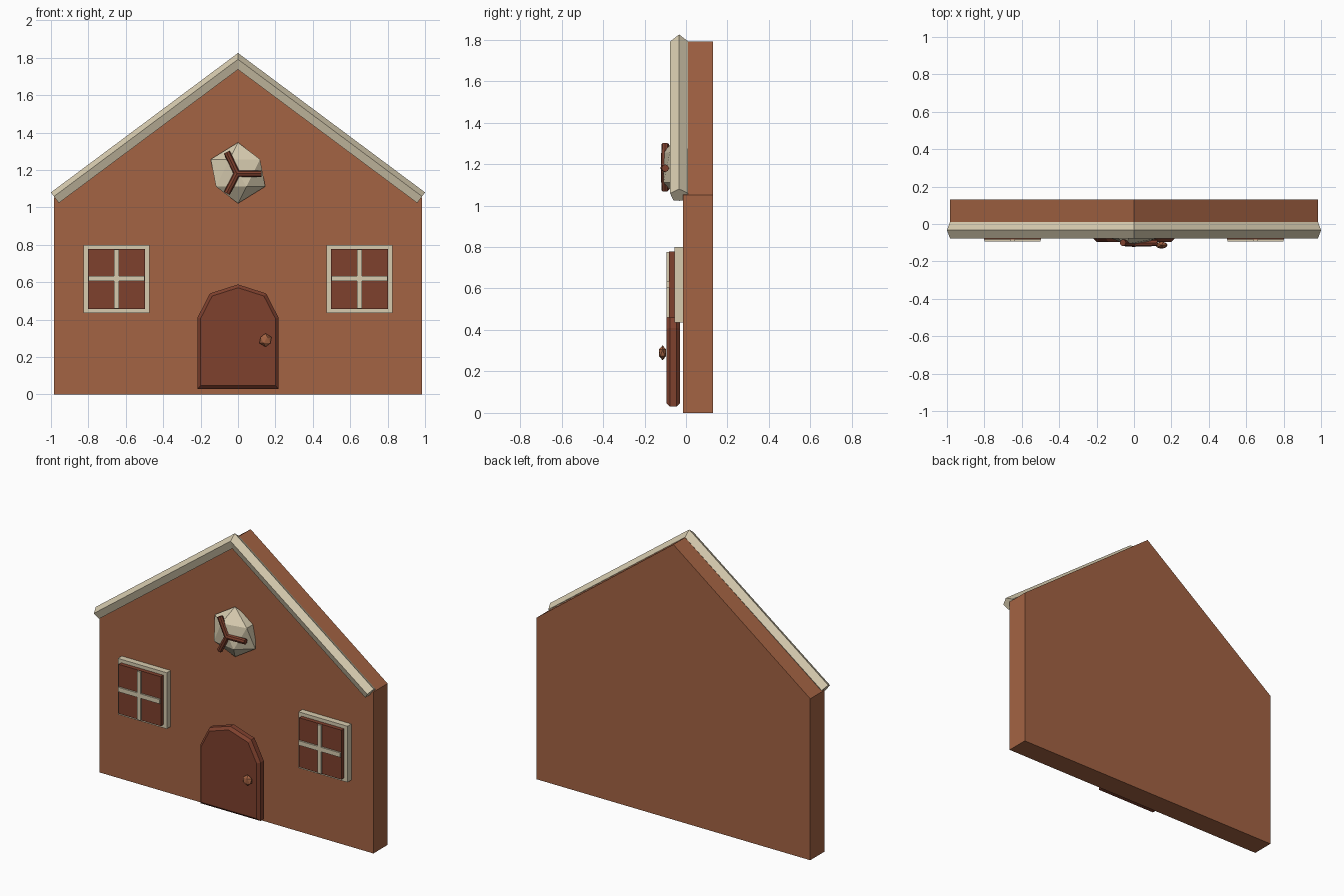
import bpy, bmesh, math
from mathutils import Matrix, Vector

if "Cube" in bpy.data.objects:
    bpy.data.objects.remove(bpy.data.objects["Cube"])


def material(name, rgb):
    m = bpy.data.materials.new(name)
    m.use_nodes = True
    m.diffuse_color = (*rgb, 1)
    m.node_tree.nodes["Principled BSDF"].inputs["Base Color"].default_value = (*rgb, 1)
    return m


GINGER = material("ginger brown", (0.37, 0.125, 0.056))
CREAM = material("icing cream", (0.68, 0.6, 0.43))
RED = material("dark red brown", (0.21, 0.052, 0.027))


def finish(name, bm, mat):
    bmesh.ops.recalc_face_normals(bm, faces=bm.faces)
    mesh = bpy.data.meshes.new(name)
    bm.to_mesh(mesh)
    bm.free()
    mesh.materials.append(mat)
    obj = bpy.data.objects.new(name, mesh)
    bpy.context.collection.objects.link(obj)
    return obj


def box(name, x, y, z, mat):
    """Box from (min, max) pairs."""
    bm = bmesh.new()
    size = [b - a for a, b in (x, y, z)]
    mid = [(a + b) / 2 for a, b in (x, y, z)]
    bmesh.ops.create_cube(bm, size=1, matrix=Matrix.Translation(mid) @ Matrix.Diagonal((*size, 1)))
    return finish(name, bm, mat)


def slab(name, half, y, mat, bevel=0):
    """Mirror a right-hand outline in x and extrude it along y."""
    outline = half + [(-px, pz) for px, pz in reversed(half) if px > 0]
    bm = bmesh.new()
    rings = [[bm.verts.new((px, d, pz)) for px, pz in outline] for d in y]
    for ring in rings:
        bm.faces.new(ring)
    n = len(outline)
    for i in range(n):
        j = (i + 1) % n
        bm.faces.new((rings[0][i], rings[0][j], rings[1][j], rings[1][i]))
    if bevel:
        rim = [e for e in bm.edges if abs(e.verts[0].co.y - e.verts[1].co.y) < 1e-5]
        bmesh.ops.bevel(bm, geom=rim, offset=bevel, segments=1, affect='EDGES')
    return finish(name, bm, mat)


def ico(name, centre, scale, mat, turn=0):
    bm = bmesh.new()
    m = Matrix.Translation(centre) @ Matrix.Diagonal((*scale, 1)) @ Matrix.Rotation(turn, 4, 'Z')
    bmesh.ops.create_icosphere(bm, subdivisions=1, radius=1, matrix=m)
    return finish(name, bm, mat)


def rod(name, a, b, radius, mat):
    a, b = Vector(a), Vector(b)
    bm = bmesh.new()
    turn = (b - a).to_track_quat('Z', 'Y').to_matrix().to_4x4()
    bmesh.ops.create_cone(bm, cap_ends=True, segments=8, radius1=radius, radius2=radius,
                          depth=(b - a).length, matrix=Matrix.Translation((a + b) / 2) @ turn)
    return finish(name, bm, mat)


# Gabled wall
slab("wall", [(0.985, 0), (0.985, 1.05), (0, 1.79)], (-0.015, 0.13), GINGER)

# Five-sided roof trim, mitred at the peak and cut square at the eaves
pitch = math.atan2(0.745, 1.0)
bm = bmesh.new()
rings = [[], [], []]
for k in range(5):
    a = math.pi / 2 + k * math.tau / 5
    y = -0.033 + 0.0457 * math.cos(a)
    drop = 0.039 * (1 - math.sin(a))
    dx, dz = drop * math.sin(pitch), drop * math.cos(pitch)
    for ring, co in zip(rings, ((-1 + dx, y, 1.08 - dz), (0, y, 1.825 - drop / math.cos(pitch)),
                                (1 - dx, y, 1.08 - dz))):
        ring.append(bm.verts.new(co))
for r0, r1 in zip(rings, rings[1:]):
    for i in range(5):
        j = (i + 1) % 5
        bm.faces.new((r0[i], r0[j], r1[j], r1[i]))
bm.faces.new(rings[0])
bm.faces.new(rings[2])
finish("roof_trim", bm, CREAM)

# Windows: frame, pane and crossbars
for side, cx in (("left", 0.65), ("right", -0.65)):
    def span(h):
        return (cx - h, cx + h)
    box(f"{side}_window_frame", span(0.176), (-0.055, -0.01), (0.435, 0.8), CREAM)
    box(f"{side}_window_pane", span(0.152), (-0.082, -0.05), (0.457, 0.778), RED)
    box(f"{side}_window_upright", span(0.013), (-0.093, -0.08), (0.46, 0.775), CREAM)
    box(f"{side}_window_crossbar", span(0.15), (-0.093, -0.08), (0.605, 0.634), CREAM)

# Arched door with chamfered rim, and its knob
slab("door", [(0.217, 0.03), (0.217, 0.41), (0.15, 0.54), (0, 0.588)], (-0.095, -0.028), RED, 0.017)
ico("door_knob", (0.147, -0.113, 0.29), (0.036, 0.02, 0.036), GINGER)

# Gable sweet with three-armed decoration
ico("gable_sweet", (0, -0.03, 1.184), (0.163, 0.092, 0.163), CREAM, math.pi)
for i, (ex, ez) in enumerate(((0.125, 1.18), (-0.06, 1.295), (-0.06, 1.075))):
    rod(f"sweet_arm_{i + 1}", (-0.005, -0.104, 1.18), (ex, -0.1, ez), 0.018, RED)
